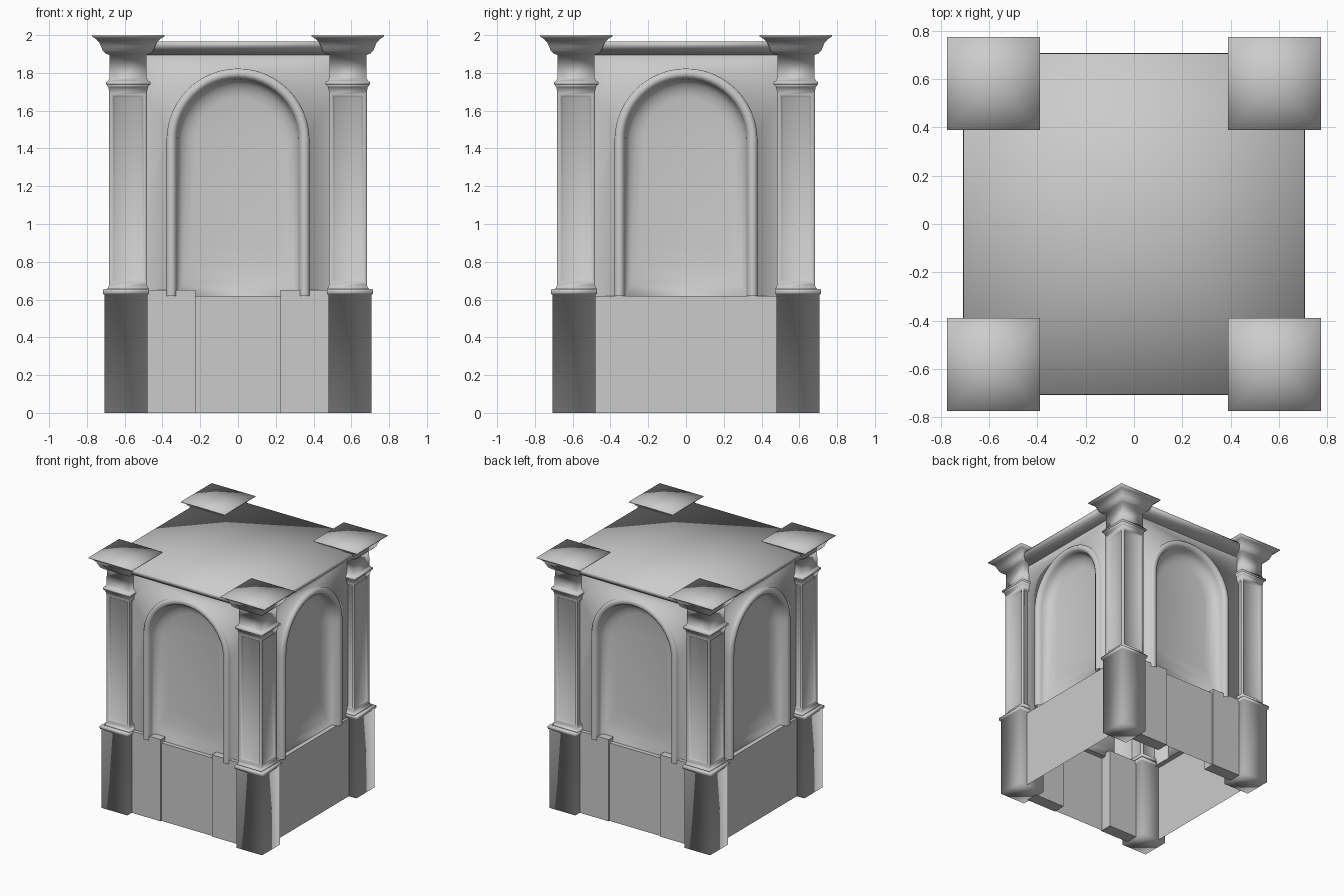
import bpy, bmesh
from math import pi, cos, sin
from mathutils import Matrix

if "Cube" in bpy.data.objects:
    bpy.data.objects.remove(bpy.data.objects["Cube"])


def finish(bm, name, smooth=True, turns=(0,)):
    """Make one mesh and place rotated copies of it around the z axis."""
    me = bpy.data.meshes.new(name)
    for f in bm.faces:
        f.smooth = smooth
    bm.to_mesh(me)
    bm.free()
    for i in turns:
        ob = bpy.data.objects.new(name, me)
        ob.matrix_world = Matrix.Rotation(i * pi / 2, 4, 'Z')
        bpy.context.collection.objects.link(ob)


def square_loft(rings, bottom=True, top=True):
    """Stack square rings (centre, half width, z); centre lies on the x=-y diagonal."""
    bm = bmesh.new()
    loops = [[bm.verts.new((c + sx * h, -c + sy * h, z))
              for sx, sy in ((-1, -1), (1, -1), (1, 1), (-1, 1))] for c, h, z in rings]
    for a, b in zip(loops, loops[1:]):
        for i in range(4):
            j = (i + 1) % 4
            bm.faces.new((a[i], a[j], b[j], b[i]))
    if bottom:
        bm.faces.new(loops[0][::-1])
    if top:
        bmesh.ops.poke(bm, faces=[bm.faces.new(loops[-1])])
    return bm


ALL = range(4)
C = 0.582

# Pillar base block with its moulding
finish(square_loft([(.593, .113, 0), (.593, .113, .625), (.593, .119, .628),
                    (.593, .123, .635), (.593, .123, .65), (.593, .119, .656)]),
       "pillar_base", turns=ALL)

# Pillar shaft with sunken panels
bm = square_loft([(C, .112, .656), (C, .104, .664), (C, .1, .68), (C, .1, 1.70),
                  (C, .105, 1.725), (C, .115, 1.738)])
tall = [f for f in bm.faces if f.calc_area() > .15]
bmesh.ops.inset_individual(bm, faces=tall, thickness=.022, depth=0)
bmesh.ops.inset_individual(bm, faces=tall, thickness=.012, depth=-.01)
bmesh.ops.inset_individual(bm, faces=tall, thickness=.012, depth=-.008)
finish(bm, "pillar_shaft", turns=ALL)

# Pillar neck and flared capital
finish(square_loft([(C, .118, 1.738), (C, .118, 1.752), (C, .106, 1.757), (C, .098, 1.775),
                    (C, .097, 1.895), (C, .120, 1.903), (C, .134, 1.918), (C, .143, 1.94),
                    (C, .152, 1.96), (C, .170, 1.98), (C, .192, 1.993), (C, .192, 2.0)]),
       "pillar_capital", turns=ALL)

# Lower wall with the ledge under the niches
finish(square_loft([(0, .64, 0), (0, .64, .62), (0, .60, .62)], bottom=False, top=False),
       "lower_wall", smooth=False)

# Raised flank blocks on the front and back
bm = bmesh.new()
for s in (-1, 1):
    bmesh.ops.create_cube(bm, size=1, matrix=Matrix.Translation((s * .36, -.60, .325))
                          @ Matrix.Diagonal((.27, .10, .65, 1)))
finish(bm, "flank_blocks", smooth=False, turns=(0, 2))

# Upper wall side: arch moulding swept around a recessed niche
WALL, SPRING, N = .62, 1.445, 24
bm = bmesh.new()


def arch(r, depth, zb):
    pts = [(-r, zb)] + [(-r * cos(pi * i / N), SPRING + r * sin(pi * i / N))
                        for i in range(N + 1)] + [(r, zb)]
    return [bm.verts.new((x, -depth, z)) for x, z in pts]


rings = [arch(*p) for p in ((.38, WALL, .62), (.378, .65, .62), (.365, .664, .62),
                            (.345, .666, .62), (.33, .655, .62), (.322, .632, .62),
                            (.318, .605, .62), (.295, .578, .68), (.262, .561, .77),
                            (.225, .552, .87))]
for k, (a, b) in enumerate(zip(rings, rings[1:])):
    for i in range(len(a) - 1):
        bm.faces.new((a[i], a[i + 1], b[i + 1], b[i]))
    if k >= 6:  # curved sill below the panel
        bm.faces.new((a[-1], a[0], b[0], b[-1]))
panel = bm.faces.new(rings[-1])
corners = [bm.verts.new((x, -WALL, z)) for x, z in
           ((WALL, .62), (WALL, 1.905), (-WALL, 1.905), (-WALL, .62))]
bm.faces.new(rings[0] + corners)
bmesh.ops.recalc_face_normals(bm, faces=bm.faces[:])
panel.normal_update()
if panel.normal.y > 0:
    bmesh.ops.reverse_faces(bm, faces=bm.faces[:])
finish(bm, "niche_wall", turns=ALL)

# Cornice and roof
finish(square_loft([(0, .62, 1.895), (0, .65, 1.902), (0, .68, 1.912), (0, .70, 1.928),
                    (0, .707, 1.945), (0, .705, 1.965)], bottom=False), "cornice_roof")
